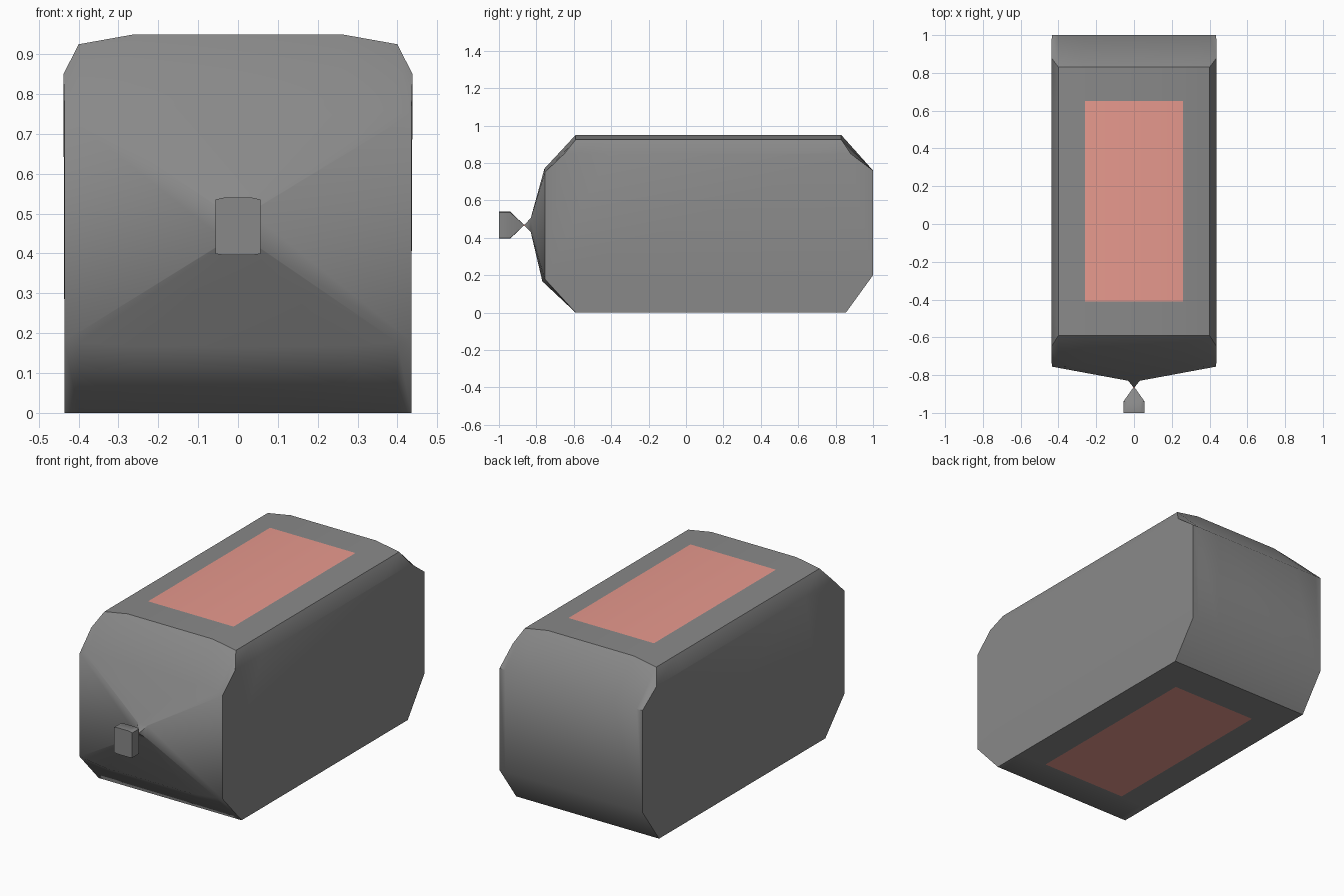
import bpy, bmesh, math

if "Cube" in bpy.data.objects:
    bpy.data.objects.remove(bpy.data.objects["Cube"])

red = bpy.data.materials.new("red_label")
red.diffuse_color = (0.8, 0.32, 0.27, 1)
red.use_nodes = True
red.node_tree.nodes["Principled BSDF"].inputs["Base Color"].default_value = red.diffuse_color
grey = bpy.data.materials.new("grey_bag")
grey.diffuse_color = (0.25, 0.25, 0.25, 1)
grey.use_nodes = True
grey.node_tree.nodes["Principled BSDF"].inputs["Base Color"].default_value = grey.diffuse_color

bm = bmesh.new()


def row(mid, shoulder=None, side=None, side_x=0.435):
    """Six points across the bag: side, shoulder, middle and their mirrors (y, z given)."""
    side = side or mid
    if shoulder is None:
        t = 0.8
        shoulder = [m + (s - m) * t for m, s in zip(mid, side)]
    half = [(side_x, *side), (0.40, *shoulder), (0.26, *mid)]
    return [bm.verts.new((-x, y, z)) for x, y, z in half] + \
           [bm.verts.new(p) for p in reversed(half)]


def top_row(y, y_side):
    return row((y, 0.95), (y, 0.925), (y_side, 0.85), 0.438)


# Bag body: rows wrapped from the lower front, under, up the back and over the top
rows = [
    row((-0.768, 0.167), side=(-0.755, 0.18)),
    row((-0.59, 0)), row((-0.41, 0)), row((0.65, 0)), row((0.855, 0)),
    row((1.0, 0.20)), row((1.0, 0.76)),
    top_row(0.83, 0.88), top_row(0.65, 0.65), top_row(-0.41, -0.41), top_row(-0.59, -0.65),
    row((-0.757, 0.77), side=(-0.755, 0.75)),
]
for r, (a, b) in enumerate(zip(rows, rows[1:])):
    for i in range(5):
        f = bm.faces.new((a[i], a[i + 1], b[i + 1], b[i]))
        # Label panels on the underside and the top
        if r in (2, 8) and i == 2:
            f.material_index = 1

# Flat side walls
bm.faces.new([r[0] for r in rows])
bm.faces.new([r[5] for r in reversed(rows)])

# Gathered front, pinched neck with red tie, and flared knob
ring = rows[0] + rows[-1][::-1]
base = [v.co.copy() for v in ring]
sections = [(-0.83, 0.069, 0.125), (-0.868 + 0.006, 0.012, 0.012),
            (-0.868, 0.012, 0.012), (-0.94, 0.129, 0.24), (-1.0, 0.129, 0.24)]
for n, (y, sx, sz) in enumerate(sections):
    new = [bm.verts.new((p.x * sx, y, 0.468 + (p.z - 0.468) * sz)) for p in base]
    for i in range(len(ring)):
        j = (i + 1) % len(ring)
        f = bm.faces.new((ring[i], ring[j], new[j], new[i]))
        f.material_index = 1 if n == 2 else 0
    ring = new
bm.faces.new(ring)

bmesh.ops.recalc_face_normals(bm, faces=bm.faces)
mesh = bpy.data.meshes.new("tied_bag")
bm.to_mesh(mesh)
bm.free()
mesh.materials.append(grey)
mesh.materials.append(red)
bag = bpy.data.objects.new("tied_bag", mesh)
bpy.context.collection.objects.link(bag)
bpy.context.view_layer.objects.active = bag
bag.select_set(True)
bpy.ops.object.shade_smooth_by_angle(angle=math.radians(45))
